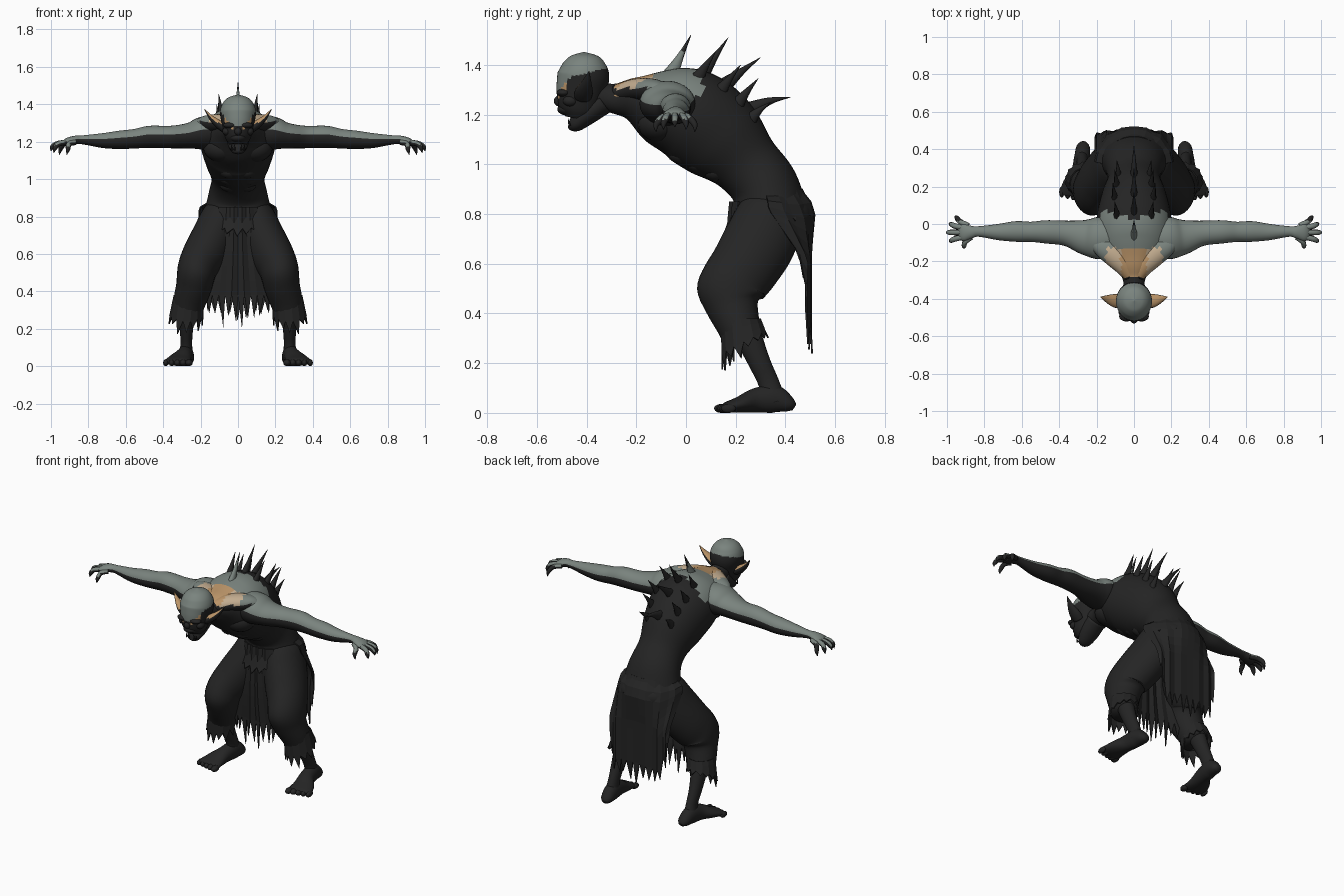
import bpy, bmesh, math, random
from mathutils import Vector, Matrix

random.seed(4)
if "Cube" in bpy.data.objects:
    bpy.data.objects.remove(bpy.data.objects["Cube"])


def material(name, rgb):
    m = bpy.data.materials.new(name)
    m.use_nodes = True
    m.diffuse_color = (*rgb, 1)
    m.node_tree.nodes["Principled BSDF"].inputs["Base Color"].default_value = (*rgb, 1)
    return m


DARK, GREY, TAN, PALE = range(4)
MATS = [material("charcoal", (0.018, 0.018, 0.018)), material("ash_grey", (0.195, 0.23, 0.21)),
        material("tan", (0.5, 0.3, 0.14)), material("pale_tan", (0.55, 0.42, 0.28))]


def finish(name, bm, rule=None, mirror=False, thick=0):
    bmesh.ops.recalc_face_normals(bm, faces=bm.faces)
    for f in bm.faces:
        f.smooth = not thick
        f.material_index = rule(f.calc_center_median(), f.normal) if rule else DARK
    me = bpy.data.meshes.new(name)
    bm.to_mesh(me)
    bm.free()
    for m in MATS:
        me.materials.append(m)
    ob = bpy.data.objects.new(name, me)
    bpy.context.collection.objects.link(ob)
    if thick:
        ob.modifiers.new("Solidify", "SOLIDIFY").thickness = thick
    if mirror:
        mod = ob.modifiers.new("Mirror", "MIRROR")
        mod.use_mirror_merge = False


def spline(rows, steps):
    # smooth interpolation of every value in the ring list
    out = []
    last = len(rows) - 1
    for i in range(last):
        a, b, c, d = (rows[max(0, min(last, i + k))] for k in (-1, 0, 1, 2))
        for s in range(steps):
            t = s / steps
            out.append([0.5 * (2 * q + (r - p) * t + (2 * p - 5 * q + 4 * r - w) * t * t
                               + (3 * q - p - 3 * r + w) * t ** 3) for p, q, r, w in zip(a, b, c, d)])
    return out + [list(rows[-1])]


def loft(name, rings, ref="X", rule=None, mirror=False, sides=20, steps=4):
    # rings: x, y, z, radius along ref, radius across
    u0 = Vector((1, 0, 0)) if ref == "X" else Vector((0, 1, 0))
    rows = spline(rings, steps)
    bm = bmesh.new()
    loops = []
    for i, r in enumerate(rows):
        t = Vector(rows[min(i + 1, len(rows) - 1)][:3]) - Vector(rows[max(i - 1, 0)][:3])
        v = t.cross(u0).normalized()
        u = v.cross(t).normalized()
        loops.append([bm.verts.new(Vector(r[:3]) + u * max(r[3], .001) * math.cos(k * math.tau / sides)
                                   + v * max(r[4], .001) * math.sin(k * math.tau / sides))
                      for k in range(sides)])
    for a, b in zip(loops, loops[1:]):
        for k in range(sides):
            j = (k + 1) % sides
            bm.faces.new((a[k], a[j], b[j], b[k]))
    bm.faces.new(loops[0])
    bm.faces.new(loops[-1])
    finish(name, bm, rule, mirror)


def blob(name, loc, size, rule=None, mirror=False):
    bm = bmesh.new()
    bmesh.ops.create_uvsphere(bm, u_segments=20, v_segments=12, radius=1,
                              matrix=Matrix.Translation(loc) @ Matrix.Diagonal((*size, 1)))
    finish(name, bm, rule, mirror)


def drape(name, pos, teeth, length, rows=6, closed=False, mirror=False):
    # cloth sheet with a torn hem; pos(t, v): t runs across, v runs down
    bm = bmesh.new()
    cols = [[bm.verts.new(pos(i / teeth, r / rows)) for r in range(rows + 1)]
            for i in range(teeth + (not closed))]
    for i in range(teeth):
        a, b = cols[i], cols[(i + 1) % len(cols)]
        for r in range(rows):
            bm.faces.new((a[r], b[r], b[r + 1], a[r + 1]))
        tip = bm.verts.new(pos((i + random.uniform(.3, .7)) / teeth, 1 + length * random.uniform(.4, 1)))
        bm.faces.new((a[-1], b[-1], tip))
    finish(name, bm, None, mirror, .007)


# colour rules
def skin(c, n):
    if n.z < .2 or c.z < 1.17 or c.y > .03 + .25 * abs(c.x) or c.y < -.285:
        return DARK
    if abs(c.x) < .15 and c.y < -.13:
        return PALE if abs(c.x) > .07 else TAN
    return GREY


def hand_skin(c, n):
    return skin(c, n) if n.z > .4 and c.y < .015 else DARK


def torso_skin(c, n):
    return skin(c, n) if c.z > 1.27 else DARK


def head_skin(c, n):
    line = 1.365 + .25 * (c.y + .41) - max(0, -.465 - c.y)
    if c.z > line:
        return GREY
    if c.y < -.47 and c.z > line - .025 and .02 < abs(c.x) < .07:
        return TAN
    return DARK


def ear_skin(c, n):
    return TAN if n.z > .45 else DARK


def spine_skin(c, n):
    return GREY if c.y < -.01 else DARK


# hunched torso and neck
loft("torso", [(0, .345, .79, .19, .15), (0, .315, .91, .16, .137), (0, .24, 1.005, .142, .14),
               (0, .14, 1.105, .175, .183), (0, .02, 1.193, .2, .192), (0, -.11, 1.233, .185, .153),
               (0, -.21, 1.26, .12, .092), (0, -.29, 1.265, .062, .06), (0, -.38, 1.28, .055, .055)],
     rule=torso_skin, sides=40, steps=8)
blob("chest_muscle", (.085, -.105, 1.165), (.1, .09, .075), mirror=True)
for i in range(3):
    blob("belly_muscle", (.045, -.02 + .07 * i, 1.043 - .035 * i), (.055, .05, .042), mirror=True)
loft("neck_muscle", [(.02, -.28, 1.285, .035, .035), (.07, -.2, 1.3, .06, .045), (.15, -.12, 1.29, .07, .05),
                     (.22, -.08, 1.25, .05, .04)], rule=skin, mirror=True, steps=6)

# arms and hands
loft("arm", [(.06, -.07, 1.25, .08, .08), (.18, -.075, 1.245, .112, .09), (.26, -.07, 1.232, .095, .069),
             (.36, -.05, 1.225, .068, .06), (.47, -.042, 1.226, .062, .059), (.55, -.042, 1.216, .054, .052),
             (.63, -.04, 1.21, .055, .049), (.72, -.043, 1.206, .044, .04), (.83, -.04, 1.21, .028, .024),
             (.87, -.043, 1.209, .034, .023), (.91, -.045, 1.2, .046, .021), (.935, -.045, 1.188, .036, .014)],
     "Y", skin, True, 28, 7)
fingers = [(.885, -.01, .955, .035, 1.13), (.915, -.02, .985, .0, 1.14), (.92, -.045, 1.0, -.045, 1.15),
           (.915, -.07, .985, -.09, 1.14), (.87, -.07, .915, -.12, 1.13)]
for x, y, tx, ty, tz in fingers:
    loft("finger", [(x, y, 1.197, .015, .015), ((x + tx) / 2 + .01, (y + ty) / 2, 1.188, .015, .014),
                    (tx - .006, ty, (1.19 + tz) / 2, .012, .012), (tx, ty, tz, .001, .001)],
         "Y", hand_skin, True, 8, 4)

# head
loft("head", [(0, -.44, 1.185, .045, .045), (0, -.435, 1.215, .066, .075), (0, -.43, 1.26, .08, .09),
              (0, -.422, 1.31, .09, .1), (0, -.412, 1.36, .096, .104), (0, -.41, 1.405, .082, .086),
              (0, -.41, 1.436, .052, .055), (0, -.41, 1.452, .002, .002)], rule=head_skin, sides=40, steps=9)
loft("jaw", [(0, -.335, 1.25, .06, .05), (0, -.395, 1.205, .06, .045), (0, -.44, 1.166, .046, .034),
             (0, -.462, 1.152, .03, .021), (0, -.474, 1.148, .004, .004)])
blob("muzzle", (0, -.475, 1.222), (.045, .043, .026))
blob("nose", (0, -.51, 1.255), (.02, .022, .022))
blob("brow", (.04, -.493, 1.288), (.04, .028, .016), mirror=True)
blob("cheekbone", (.06, -.465, 1.255), (.024, .03, .022), mirror=True)
loft("ear", [(.07, -.415, 1.27, .035, .024), (.105, -.41, 1.295, .036, .022), (.145, -.4, 1.33, .02, .013),
             (.18, -.39, 1.375, .001, .001)], "Y", ear_skin, True, 16)
for x in (.018, .034):
    loft("fang", [(x, -.468, 1.155, .006, .006), (x, -.475, 1.185, .001, .001)], mirror=True, sides=6, steps=1)


# back spines
def spine(x, y, z, ty, tz, mirror):
    tx = x * 1.15
    loft("back_spine", [(x, y, z - .03, .022, .036), (x + (tx - x) * .4, y + (ty - y) * .5, z + (tz - z) * .38, .011, .015),
                        (tx, ty, tz, .001, .001)], rule=spine_skin, mirror=mirror, sides=8)


for y, z, ty, tz in [(-.07, 1.375, .02, 1.52), (.05, 1.37, .17, 1.51), (.14, 1.335, .30, 1.43),
                     (.25, 1.245, .42, 1.27)]:
    spine(0, y, z, ty, tz, False)
for x, y, z, ty, tz in [(.09, .03, 1.35, .12, 1.455), (.10, .12, 1.30, .22, 1.40), (.09, .19, 1.25, .29, 1.345),
                        (.08, .24, 1.19, .34, 1.25)]:
    spine(x, y, z, ty, tz, True)

# trousers, shins and feet
loft("trouser_leg", [(.06, .375, .87, .05, .06), (.075, .35, .81, .11, .13), (.127, .297, .69, .12, .146),
                     (.18, .238, .59, .118, .14), (.213, .196, .53, .108, .135), (.225, .182, .485, .102, .138),
                     (.235, .186, .43, .096, .108), (.256, .21, .355, .088, .088), (.27, .232, .29, .078, .078)],
     mirror=True, sides=28)
blob("seat", (0, .37, .79), (.19, .15, .11))


def hem(t, v):
    a = t * math.tau
    grow = 1 + .1 * v
    y = .22 + .012 * v + .083 * grow * math.sin(a)
    return Vector((.262 + .012 * v + .082 * grow * math.cos(a), y, .38 - v * (.095 - .045 * math.sin(a))))


drape("torn_trouser_hem", hem, 14, .6, 3, True, True)
loft("shin", [(.255, .2, .44, .05, .06), (.27, .25, .31, .046, .054), (.276, .297, .2, .036, .044),
              (.276, .333, .12, .031, .042), (.28, .355, .04, .04, .05)], mirror=True)
loft("foot", [(.27, .435, .022, .018, .015), (.272, .412, .035, .036, .033), (.278, .355, .056, .042, .056),
              (.29, .28, .05, .046, .049), (.312, .215, .033, .066, .033), (.322, .165, .023, .075, .022),
              (.324, .15, .02, .07, .015)], mirror=True)
for i in range(5):
    x = .262 + i * .031
    blob("toe", (x, .143 + .007 * i, .018), (.02 - .0015 * i, .03, .018), mirror=True)


# ragged cloths
def front_cloth(t, v):
    s = 2 * t - 1
    return Vector((s * (.1 + .07 * min(v, 1) ** 1.5), .185 + .03 * s * s - .015 * math.sin(min(v, 1) * 3)
                   + .006 * math.cos(s * 14), .85 - .47 * v))


def back_cloth(t, v):
    # wraps round the hips above, hangs as a flat sheet below
    a = (2 * t - 1) * 1.4
    drop = .53 * (1 - .55 * max(0, abs(a) - .8) / .6)
    reach = .165 + .06 * min(1, v * 7)
    z = .905 - .02 * abs(a) - drop * v
    flat = min(1, max(0, (.82 - z) / .2))
    y = (.3 + reach * math.cos(a)) * (1 - flat) + (.505 - .015 * a * a) * flat
    return Vector((math.sin(a) * min(reach, .215), y + .006 * math.cos(a * 16), z))


def waist_wrap(t, v):
    a = t * math.tau
    y = .33 + (.14 + .035 * v) * math.sin(a)
    return Vector(((.158 + .045 * v) * math.cos(a), y, .867 - .085 * v + .26 * (y - .33)))


drape("front_loincloth", front_cloth, 10, .4)
drape("back_skirt", back_cloth, 13, .3, 10)
drape("waist_wrap", waist_wrap, 26, .45, 3, True)
